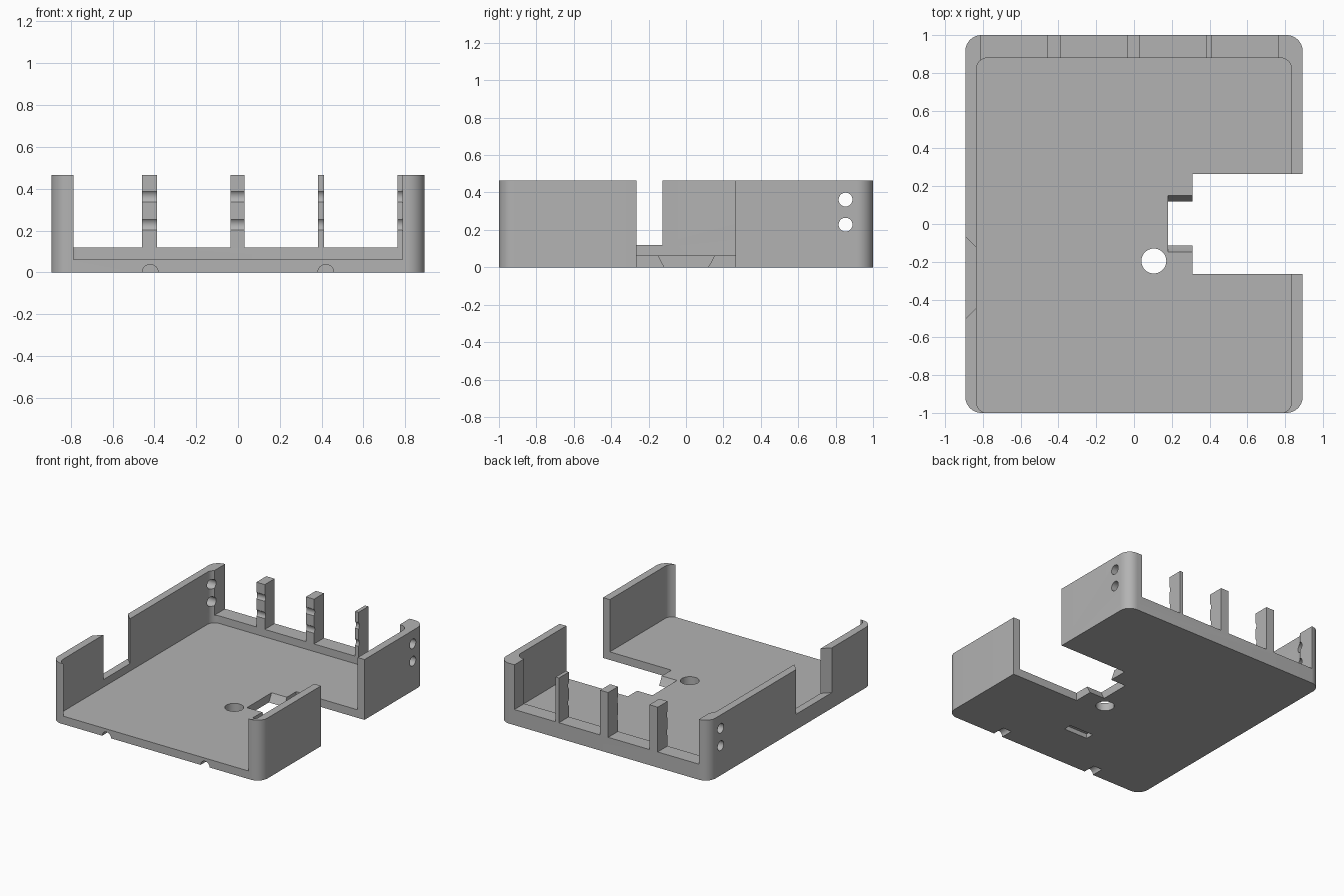
import bpy, bmesh, math

if "Cube" in bpy.data.objects:
    bpy.data.objects.remove(bpy.data.objects["Cube"])

H, FLOOR, LIP = 0.465, 0.062, 0.12

grey = bpy.data.materials.new("grey_plastic")
grey.diffuse_color = (0.45, 0.45, 0.45, 1)
grey.use_nodes = True
grey.node_tree.nodes["Principled BSDF"].inputs["Base Color"].default_value = grey.diffuse_color


def rounded_rect(x0, x1, y0, y1, r, n=10):
    pts = []
    for cx, cy, a0 in ((x1 - r, y1 - r, 0), (x0 + r, y1 - r, 90),
                       (x0 + r, y0 + r, 180), (x1 - r, y0 + r, 270)):
        for i in range(n + 1):
            a = math.radians(a0 + 90 * i / n)
            pts.append((cx + r * math.cos(a), cy + r * math.sin(a)))
    return pts


def rect(x0, x1, y0, y1):
    return [(x0, y0), (x1, y0), (x1, y1), (x0, y1)]


def circle(cx, cy, r, n=40):
    return [(cx + r * math.cos(2 * math.pi * i / n),
             cy + r * math.sin(2 * math.pi * i / n)) for i in range(n)]


def prism(name, pts, lo, hi, axis="z"):
    """Extrude a 2D outline along an axis; x uses (y, z), y uses (x, z)."""
    place = {"z": lambda p, t: (p[0], p[1], t),
             "x": lambda p, t: (t, p[0], p[1]),
             "y": lambda p, t: (p[0], t, p[1])}[axis]
    bm = bmesh.new()
    a = [bm.verts.new(place(p, lo)) for p in pts]
    b = [bm.verts.new(place(p, hi)) for p in pts]
    bm.faces.new(a)
    bm.faces.new(b)
    for i in range(len(pts)):
        j = (i + 1) % len(pts)
        bm.faces.new((a[i], a[j], b[j], b[i]))
    bmesh.ops.recalc_face_normals(bm, faces=bm.faces)
    me = bpy.data.meshes.new(name)
    bm.to_mesh(me)
    bm.free()
    me.materials.append(grey)
    ob = bpy.data.objects.new(name, me)
    bpy.context.collection.objects.link(ob)
    return ob


# Outer block of the tray
tray = prism("tray", rounded_rect(-0.893, 0.893, -1, 1, 0.085), 0, H)


def cut(pts, lo, hi, axis="z"):
    cutter = prism("cutter", pts, lo, hi, axis)
    cutter.hide_render = True
    mod = tray.modifiers.new("cut", "BOOLEAN")
    mod.operation = "DIFFERENCE"
    mod.solver = "EXACT"
    mod.object = cutter
    bpy.context.view_layer.objects.active = tray
    bpy.ops.object.modifier_apply(modifier=mod.name)
    bpy.data.objects.remove(cutter)


# Inner cavity, open at the front
cut(rounded_rect(-0.835, 0.835, -1.002, 0.88, 0.062), FLOOR, 1)

# Windows in the back wall that leave the upright posts
for x0, x1 in ((-0.81, -0.459), (-0.388, -0.037), (0.032, 0.383), (0.411, 0.763)):
    cut(rect(x0, x1, 0.8, 1.1), LIP, 1)

# Two cross holes that pass through the side walls and groove the posts
for z in (0.228, 0.362):
    cut(circle(0.853, z, 0.037), -1, 1, "x")

# Flared notch in the left wall
cut([(-0.95, -0.56), (-0.80, -0.41), (-0.80, -0.16), (-0.95, -0.01)], LIP, 1)

# Large cutout in the right side and its tapered inner recess
cut(rect(0.31, 1.1, -0.265, 0.265), -0.1, 1)
cut([(-0.115, -0.01), (0.118, -0.01), (0.118, 0), (0.133, 0.025), (0.152, FLOOR),
     (0.152, 0.1), (-0.148, 0.1), (-0.148, FLOOR), (-0.13, 0.025), (-0.115, 0)],
    0.18, 0.4, "x")

# Round hole in the floor
cut(circle(0.105, -0.196, 0.066), -0.1, 0.2)

# Half-round notches under the front edge
for x in (-0.42, 0.42):
    cut(circle(x, 0, 0.038), -1.1, -0.9, "y")

# Blind pocket in the underside
cut(rect(-0.09, 0.115, -0.63, -0.565), -0.1, 0.035)

# Smooth the curved faces, keep hard edges
bpy.ops.object.select_all(action="DESELECT")
tray.select_set(True)
bpy.context.view_layer.objects.active = tray
bpy.ops.object.shade_smooth_by_angle(angle=math.radians(30))
